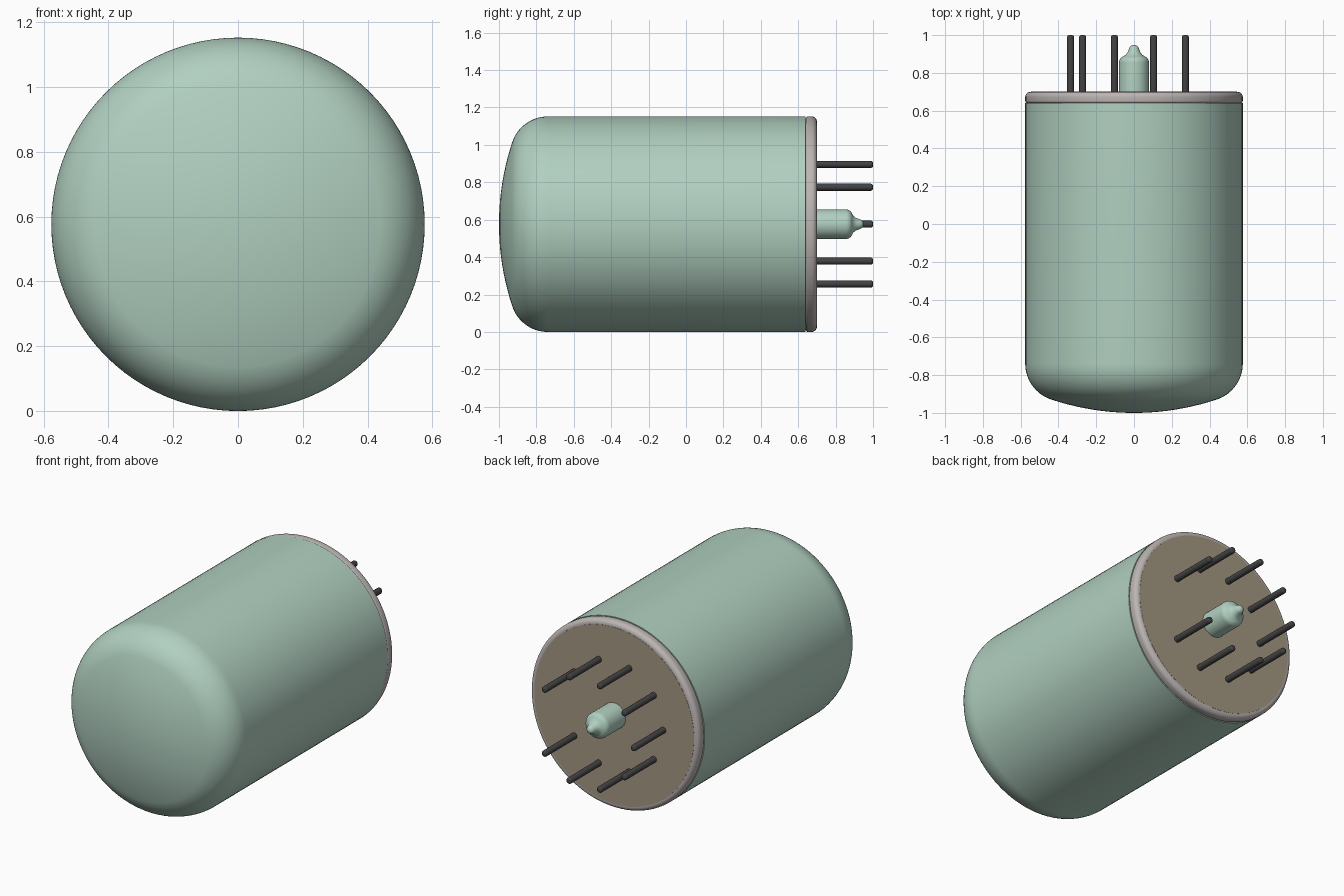
import bpy, bmesh, math
from mathutils import Matrix, Vector

cube = bpy.data.objects.get("Cube")
if cube:
    bpy.data.objects.remove(cube, do_unlink=True)

R = 0.576          # envelope radius, also the height of the axis
BASE_Y = 0.70      # plane of the pin base


def material(name, rgb):
    m = bpy.data.materials.new(name)
    m.use_nodes = True
    m.diffuse_color = (*rgb, 1)
    bsdf = m.node_tree.nodes["Principled BSDF"]
    bsdf.inputs["Base Color"].default_value = (*rgb, 1)
    bsdf.inputs["Roughness"].default_value = 0.5
    return m


green = material("pale green glass", (0.44, 0.63, 0.53))
grey = material("warm grey rim", (0.50, 0.46, 0.45))
tan = material("tan base", (0.37, 0.31, 0.22))
dark = material("dark pin metal", (0.055, 0.055, 0.058))


def arc(cr, cy, rad, a0, a1, n):
    """Points (radius, y) on an arc; angle 0 points outward, 90 to +y."""
    angles = [math.radians(a0 + (a1 - a0) * i / n) for i in range(n + 1)]
    return [(cr + rad * math.cos(a), cy + rad * math.sin(a)) for a in angles]


def lathe(name, profile, mat, sides=32, x=0.0, z=R, closed=False):
    """Turn a (radius, y) profile about an axis parallel to y."""
    bm = bmesh.new()
    verts = [bm.verts.new((max(r, 0), y, 0)) for r, y in profile]
    edges = [bm.edges.new(p) for p in zip(verts, verts[1:])]
    if closed:
        edges.append(bm.edges.new((verts[-1], verts[0])))
    bmesh.ops.spin(bm, geom=verts + edges, cent=(0, 0, 0), axis=(0, 1, 0),
                   angle=2 * math.pi, steps=sides, use_duplicate=False)
    bmesh.ops.remove_doubles(bm, verts=bm.verts, dist=1e-5)
    bmesh.ops.recalc_face_normals(bm, faces=bm.faces)
    bmesh.ops.transform(bm, matrix=Matrix.Translation(Vector((x, 0, z))), verts=bm.verts)
    mesh = bpy.data.meshes.new(name)
    bm.to_mesh(mesh)
    bm.free()
    mesh.materials.append(mat)
    ob = bpy.data.objects.new(name, mesh)
    bpy.context.collection.objects.link(ob)
    bpy.ops.object.select_all(action='DESELECT')
    ob.select_set(True)
    bpy.context.view_layer.objects.active = ob
    bpy.ops.object.shade_smooth_by_angle(angle=math.radians(40))
    return ob


# Glass envelope: shallow domed face, round shoulder, straight wall
dome = arc(0, 0.39, 1.39, -90, -71.5, 10)
dome[0] = (0, -1.0)
shoulder = arc(R - 0.2, -0.739, 0.2, -68, 0, 14)
lathe("glass_envelope", dome + shoulder + [(R, 0.64), (0, 0.64)], green, 96)

# Rounded rim around the base
rim = ([(0.54, 0.64)] + arc(R - 0.012, 0.652, 0.012, -90, 0, 4)
       + arc(R - 0.028, BASE_Y - 0.028, 0.028, 0, 90, 8) + [(0.54, BASE_Y)])
lathe("base_rim", rim, grey, 96, closed=True)

# Flat base disc
lathe("base_disc", [(0, 0.645), (0.545, 0.645), (0.545, BASE_Y + 0.001),
                    (0, BASE_Y + 0.001)], tan, 96)

# Sealed exhaust tip: short tube drawn to a small rounded nib
tip = ([(0, 0.69), (0.079, 0.69)] + arc(0.044, 0.855, 0.035, 0, 65, 6)
       + [(0.044, 0.895), (0.034, 0.908), (0.029, 0.922)]
       + arc(0, 0.922, 0.027, 15, 90, 6))
tip[-1] = (0, 0.949)
lathe("exhaust_tip", tip, green, 32)

# Nine pins on a ten-place circle, with the place at +x left empty
pin = ([(0, 0.69), (0.019, 0.69)] + arc(0.007, 0.988, 0.012, 0, 90, 4) + [(0, 1.0)])
for i in range(1, 10):
    a = math.radians(36 * i)
    lathe(f"pin_{i}", pin, dark, 16, x=0.336 * math.cos(a), z=R + 0.336 * math.sin(a))
